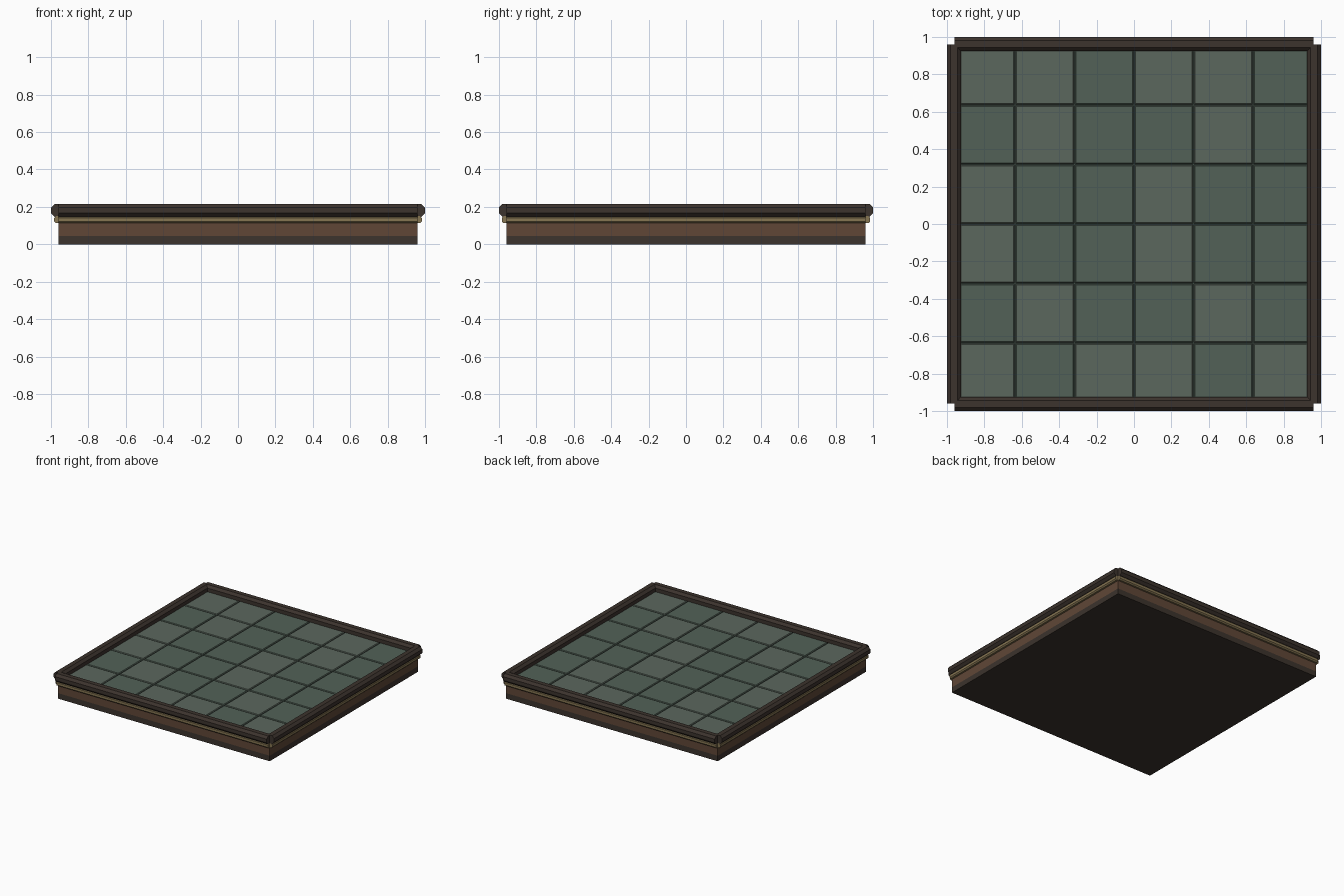
import bpy
import bmesh
from math import pi
from mathutils import Matrix

if "Cube" in bpy.data.objects:
    bpy.data.objects.remove(bpy.data.objects["Cube"])


def material(name, r, g, b):
    m = bpy.data.materials.new(name)
    m.diffuse_color = (r, g, b, 1)
    m.use_nodes = True
    m.node_tree.nodes["Principled BSDF"].inputs["Base Color"].default_value = m.diffuse_color
    return m


DARK = material("dark wood", 0.045, 0.033, 0.026)
BROWN = material("brown wood", 0.115, 0.062, 0.037)
GOLD = material("dull brass", 0.24, 0.18, 0.085)
GROUT = material("grout", 0.055, 0.08, 0.065)
LIGHT_TILE = material("light tile", 0.105, 0.135, 0.11)
DARK_TILE = material("dark tile", 0.085, 0.12, 0.095)


def finish(name, bm, mats):
    bmesh.ops.recalc_face_normals(bm, faces=bm.faces[:])
    mesh = bpy.data.meshes.new(name)
    bm.to_mesh(mesh)
    bm.free()
    for m in mats:
        mesh.materials.append(m)
    ob = bpy.data.objects.new(name, mesh)
    bpy.context.collection.objects.link(ob)
    return ob


def slab(name, half, z0, z1, mat):
    bm = bmesh.new()
    bmesh.ops.create_cube(bm, size=1, matrix=Matrix.Translation((0, 0, (z0 + z1) / 2))
                          @ Matrix.Diagonal((2 * half, 2 * half, z1 - z0, 1)))
    return finish(name, bm, [mat])


def edge_strips(name, inner, outer, z0, z1, chamfer, length, mat):
    """Four straight chamfered strips, one along each side."""
    c = chamfer
    profile = [(inner + c, z0), (outer - c, z0), (outer, z0 + c), (outer, z1 - c),
               (outer - c, z1), (inner + c, z1), (inner, z1 - c), (inner, z0 + c)]
    for k, side in enumerate(("front", "right", "back", "left")):
        bm = bmesh.new()
        face = bm.faces.new([bm.verts.new((-length / 2, -d, z)) for d, z in profile])
        ext = bmesh.ops.extrude_face_region(bm, geom=[face], use_keep_orig=True)
        verts = [g for g in ext["geom"] if isinstance(g, bmesh.types.BMVert)]
        bmesh.ops.translate(bm, verts=verts, vec=(length, 0, 0))
        bmesh.ops.rotate(bm, verts=bm.verts[:], matrix=Matrix.Rotation(k * pi / 2, 3, 'Z'))
        finish(f"{side}_{name}", bm, [mat])


# Layered base
slab("bottom_plate", 0.96, 0.0, 0.045, DARK)
slab("base_body", 0.96, 0.045, 0.15, BROWN)
slab("grout_bed", 0.95, 0.15, 0.158, GROUT)

# Brass trim and raised rim
edge_strips("brass_trim", 0.94, 0.983, 0.113, 0.15, 0.009, 1.92, GOLD)
edge_strips("rim_rail", 0.925, 1.0, 0.147, 0.215, 0.019, 1.92, DARK)

# Floor tiles in two close shades
pattern = ["LDLLDL", "DLDDLD", "LDDLDD", "LDDLDD", "DLDDLD", "LLDLLD"]
pitch = 0.318
bm = bmesh.new()
for j, row in enumerate(pattern):
    for i, shade in enumerate(row):
        x, y = (i - 2.5) * pitch, (j - 2.5) * pitch
        loops = []
        for h, z in ((pitch / 2 - 0.003, 0.152), (pitch / 2 - 0.003, 0.161),
                     (pitch / 2 - 0.008, 0.166)):
            loops.append([bm.verts.new((x + sx * h, y + sy * h, z))
                          for sx, sy in ((-1, -1), (1, -1), (1, 1), (-1, 1))])
        faces = [bm.faces.new(loops[0][::-1]), bm.faces.new(loops[2])]
        for a, b in zip(loops, loops[1:]):
            faces += [bm.faces.new((a[k], a[(k + 1) % 4], b[(k + 1) % 4], b[k]))
                      for k in range(4)]
        for f in faces:
            f.material_index = int(shade == "D")
finish("floor_tiles", bm, [LIGHT_TILE, DARK_TILE])
